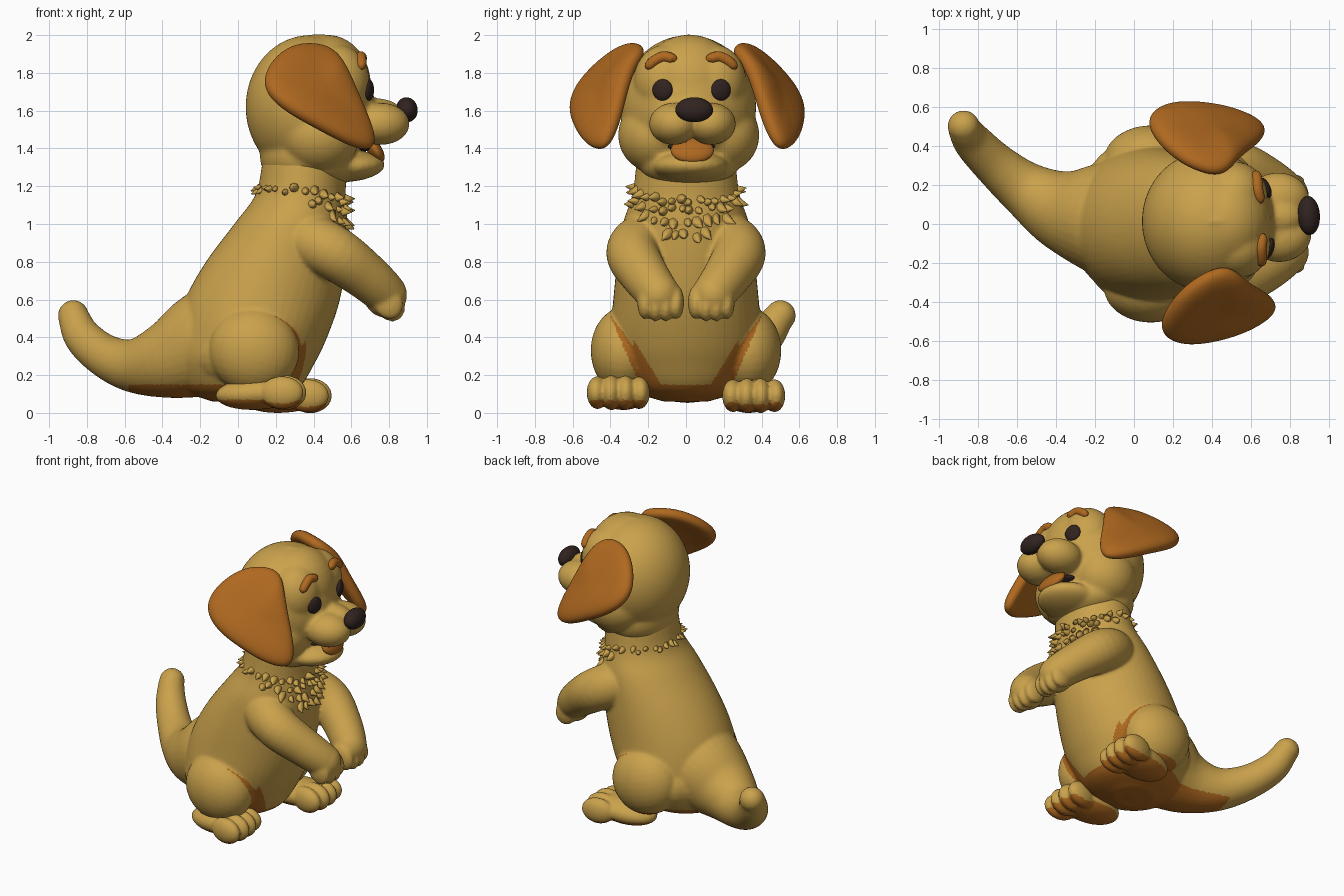
import bpy, bmesh, math, random
from math import sin, cos, pi, radians
from mathutils import Vector, Matrix, Euler
from mathutils.bvhtree import BVHTree

random.seed(4)
cube = bpy.data.objects.get("Cube")
if cube:
    bpy.data.objects.remove(cube, do_unlink=True)


def material(name, rgb):
    m = bpy.data.materials.new(name)
    m.use_nodes = True
    m.diffuse_color = (*rgb, 1)
    m.node_tree.nodes["Principled BSDF"].inputs["Base Color"].default_value = (*rgb, 1)
    return m


TAN = material("golden tan", (0.59, 0.36, 0.072))
ORANGE = material("orange brown", (0.43, 0.14, 0.014))
DARK = material("dark brown", (0.03, 0.017, 0.014))

# The head is turned a little to the model's left
pivot = Vector((0.38, 0.012, 0))
HEAD = Matrix.Translation(pivot) @ Matrix.Rotation(radians(3.5), 4, 'Z') @ Matrix.Translation((-pivot.x, 0, 0))


def ball(bm, loc, radii, rot=(0, 0, 0), seg=32):
    m = Matrix.Translation(loc) @ Euler([radians(a) for a in rot]).to_matrix().to_4x4() @ Matrix.Diagonal((*radii, 1))
    bmesh.ops.create_uvsphere(bm, u_segments=seg, v_segments=seg // 2, radius=1, matrix=m)


def spline(pts, steps=5):
    """Smooth curve through points of any dimension."""
    p = [Vector(q) for q in pts]
    p = [2 * p[0] - p[1]] + p + [2 * p[-1] - p[-2]]
    out = []
    for a, b, c, d in zip(p, p[1:], p[2:], p[3:]):
        for i in range(steps):
            t = i / steps
            out.append(0.5 * (2 * b + (c - a) * t + (2 * a - 5 * b + 4 * c - d) * t * t
                              + (3 * b - a - 3 * c + d) * t ** 3))
    return out + [p[-2]]


def loft(bm, pts, seg=32):
    """Tube through (x, y, z, r), or level ellipses for (x, y, z, rx, ry)."""
    path = spline(pts)
    rings, side = [], None
    for i, q in enumerate(path):
        c = Vector(q[:3])
        if len(q) == 5:
            u, v = Vector((q[3], 0, 0)), Vector((0, q[4], 0))
        else:
            t = Vector(path[min(i + 1, len(path) - 1)][:3]) - Vector(path[max(i - 1, 0)][:3])
            t.normalize()
            side = t.orthogonal() if side is None else side - t * side.dot(t)
            side.normalize()
            u, v = side * q[3], t.cross(side) * q[3]
        rings.append([bm.verts.new(c + u * cos(2 * pi * k / seg) + v * sin(2 * pi * k / seg)) for k in range(seg)])
    for a, b in zip(rings, rings[1:]):
        for k in range(seg):
            j = (k + 1) % seg
            bm.faces.new((a[k], a[j], b[j], b[k]))
    bm.faces.new(rings[0])
    bm.faces.new(rings[-1])


def finish(bm, name, mats, voxel=0, smooth=0, matrix=None, rule=None, setup=None):
    """Make the object, bake its modifiers and colour its faces."""
    bmesh.ops.recalc_face_normals(bm, faces=bm.faces)
    me = bpy.data.meshes.new(name)
    bm.to_mesh(me)
    bm.free()
    ob = bpy.data.objects.new(name, me)
    bpy.context.collection.objects.link(ob)
    if voxel:
        r = ob.modifiers.new("blend", 'REMESH')
        r.mode, r.voxel_size = 'VOXEL', voxel
    if smooth:
        s = ob.modifiers.new("soften", 'SMOOTH')
        s.factor, s.iterations = 0.5, smooth
    if setup:
        setup(ob)
    if ob.modifiers:
        bpy.context.view_layer.update()
        dg = bpy.context.evaluated_depsgraph_get()
        baked = bpy.data.meshes.new_from_object(ob.evaluated_get(dg))
        ob.modifiers.clear()
        ob.data = baked
        baked.name = name
    ob.data.materials.clear()
    for m in mats:
        ob.data.materials.append(m)
    ob.data.shade_smooth()
    if rule:
        for p in ob.data.polygons:
            p.material_index = int(rule(p.center, p.normal))
    if matrix:
        ob.matrix_world = matrix
    return ob


def surface(ob):
    me = ob.data
    return BVHTree.FromPolygons([v.co for v in me.vertices], [tuple(p.vertices) for p in me.polygons])


# Body: torso, hips, tail, thighs and arms blended together
bm = bmesh.new()
loft(bm, [(0.0, 0, 0.06, 0.14, 0.12), (0.02, 0, 0.12, 0.29, 0.28), (0.04, 0, 0.27, 0.37, 0.38),
          (0.08, 0, 0.42, 0.40, 0.40), (0.13, 0, 0.6, 0.41, 0.385), (0.2, 0, 0.8, 0.37, 0.365),
          (0.28, 0, 1.0, 0.30, 0.335), (0.33, 0, 1.15, 0.24, 0.285), (0.35, 0, 1.3, 0.225, 0.265),
          (0.35, 0, 1.42, 0.21, 0.25)], 48)
ball(bm, (-0.02, 0.01, 0.31), (0.28, 0.41, 0.235))
loft(bm, [(0.02, 0.01, 0.38, 0.33), (-0.16, 0.03, 0.36, 0.295), (-0.37, 0.075, 0.28, 0.21),
          (-0.55, 0.175, 0.25, 0.145), (-0.7, 0.295, 0.3, 0.115), (-0.82, 0.415, 0.4, 0.1),
          (-0.872, 0.492, 0.51, 0.082)])
ball(bm, (-0.872, 0.5, 0.515), (0.082, 0.082, 0.082))
for s in (-1, 1):
    ball(bm, (0.085, 0.325 * s, 0.33), (0.24, 0.18, 0.23), (0, 15, 0))
    loft(bm, [(0.27, 0.13 * s, 0.97, 0.1), (0.38, 0.23 * s, 0.91, 0.145), (0.52, 0.28 * s, 0.84, 0.142),
              (0.67, 0.22 * s, 0.73, 0.127), (0.78, 0.15 * s, 0.635, 0.112), (0.81, 0.135 * s, 0.61, 0.09)])
    ball(bm, (0.78, 0.145 * s, 0.625), (0.115, 0.113, 0.12))
    for k in range(4):
        ball(bm, (0.812 - 0.012 * abs(k - 1.5), (0.05 + 0.056 * k) * s, 0.567 + 0.012 * abs(k - 1.5)),
             (0.077, 0.04, 0.093), (0, -25, 0))


def body_rule(c, n):
    under = n.z < -0.3 and c.z < 0.15 and c.x > -0.58
    band = abs(abs(c.y) - 0.11 - 0.52 * c.z) < 0.07 - 0.09 * c.z and 0.1 < c.z < 0.53
    inward = c.x > 0.12 and n.x > 0.4 and n.y * c.y < 0.65 * abs(c.y)
    return under or (band and inward)


body = finish(bm, "body", [TAN, ORANGE], 0.011, 8, rule=body_rule)

# Hind feet with four toes and coloured soles
for s, side, dx, dz in ((-1, "right", -0.01, 0.01), (1, "left", 0.125, -0.006)):
    bm = bmesh.new()
    ball(bm, (0.12 + dx, 0.335 * s, 0.095 + dz), (0.23, 0.14, 0.088), (0, -4, 4 * s))
    for k in range(4):
        ball(bm, (0.265 + dx - 0.015 * abs(k - 1.5), (0.249 + 0.073 * k) * s, 0.097 + dz),
             (0.115, 0.056, 0.096 - 0.006 * abs(k - 1.5)), (0, 0, (k - 1.5) * 5 * s))
    finish(bm, side + "_foot", [TAN, ORANGE], 0.01, 3, rule=lambda c, n: n.z < -0.5 and c.z < 0.07)

# Head: skull, forehead, cheeks, jaw and muzzle
bm = bmesh.new()
ball(bm, (0.38, 0, 1.62), (0.34, 0.36, 0.38), seg=48)
ball(bm, (0.47, 0, 1.735), (0.235, 0.27, 0.268))
ball(bm, (0.34, 0, 1.36), (0.225, 0.285, 0.2))
ball(bm, (0.45, 0, 1.315), (0.2, 0.265, 0.12))
ball(bm, (0.57, 0, 1.305), (0.21, 0.2, 0.083), (0, -3, 0))
ball(bm, (0.74, 0, 1.585), (0.13, 0.09, 0.08))
ball(bm, (0.42, 0, 1.985), (0.09, 0.02, 0.02))
for s in (-1, 1):
    ball(bm, (0.52, 0.13 * s, 1.75), (0.17, 0.17, 0.2))
    ball(bm, (0.42, 0.175 * s, 1.47), (0.215, 0.2, 0.2))
    ball(bm, (0.75, 0.1 * s, 1.53), (0.155, 0.13, 0.112), (0, 0, -10 * s))
head = finish(bm, "head", [TAN], 0.013, 10, HEAD)
face = surface(head)


def face_point(y, z):
    return face.ray_cast(Vector((2, y, z)), Vector((-1, 0, 0)))[0]


# Nose, mouth and tongue
bm = bmesh.new()
ball(bm, (0.895, 0, 1.605), (0.057, 0.1, 0.066), (0, -10, 0))
finish(bm, "nose", [DARK], matrix=HEAD)
bm = bmesh.new()
ball(bm, (0.645, 0, 1.41), (0.075, 0.125, 0.028))
finish(bm, "mouth", [DARK], matrix=HEAD)
bm = bmesh.new()
ball(bm, (0.725, 0, 1.39), (0.038, 0.115, 0.075), (0, -32, 0))
finish(bm, "tongue", [ORANGE], matrix=HEAD)

# Eyes, eyebrows and ears
for s, side in ((-1, "right"), (1, "left")):
    bm = bmesh.new()
    ball(bm, face_point(0.155 * s, 1.71), (0.025, 0.055, 0.057), (0, 0, 20 * s))
    finish(bm, side + "_eye", [DARK], matrix=HEAD)

    bm = bmesh.new()
    brow = [(0.085, 1.865, 0.01), (0.1, 1.875, 0.026), (0.15, 1.885, 0.029), (0.2, 1.86, 0.028),
            (0.225, 1.835, 0.024), (0.235, 1.82, 0.008)]
    loft(bm, [(*face_point(y * s, z), r) for y, z, r in brow], 16)
    finish(bm, side + "_eyebrow", [ORANGE], matrix=HEAD)

    bm = bmesh.new()
    rim = [(0.46, 0.22, 1.94), (0.27, 0.3, 1.95), (0.14, 0.43, 1.85), (0.09, 0.55, 1.72),
           (0.21, 0.605, 1.6), (0.4, 0.585, 1.5), (0.57, 0.54, 1.41), (0.71, 0.46, 1.385),
           (0.67, 0.39, 1.53), (0.6, 0.35, 1.69), (0.54, 0.3, 1.85)]
    rim = [Vector((x, y * s, z)) for x, y, z in rim]
    mid = sum(rim, Vector()) / len(rim)
    bulge = Vector((-0.01, 0.035 * s, 0.03))
    outer = [bm.verts.new(mid + (p - mid) * 1.03) for p in rim]
    inner = [bm.verts.new(mid + (p - mid) * 0.6 + bulge) for p in rim]
    for i in range(len(rim)):
        j = (i + 1) % len(rim)
        bm.faces.new((outer[i], outer[j], inner[j], inner[i]))
    bm.faces.new(inner)

    def thicken(ob):
        t = ob.modifiers.new("thickness", 'SOLIDIFY')
        t.thickness, t.offset = 0.09, 0
        ob.modifiers.new("round", 'SUBSURF').levels = 3
    finish(bm, side + "_ear", [ORANGE], matrix=HEAD, setup=thicken)

# Ruff: rows of small fur spikes around the neck, deeper on the chest
skin = surface(body)
bm = bmesh.new()
for row, (z, spread, count) in enumerate(((1.18, pi, 32), (1.13, 1.5, 14), (1.06, 1.0, 9), (0.99, 0.5, 5))):
    for k in range(count):
        a = spread * (2 * (k + 0.5) / count - 1) + random.uniform(-0.05, 0.05)
        out = Vector((cos(a), sin(a), 0))
        h = z - 0.06 * max(0, cos(a)) + random.uniform(-0.015, 0.015)
        hit = skin.ray_cast(Vector((0.33, 0, h)) + out, -out)[0]
        aim = (out + Vector((0, random.uniform(-0.3, 0.3), random.uniform(-0.4, 0.2) - 0.15 * row))).normalized()
        size = random.uniform(0.8, 1.2) * (1 if cos(a) > -0.2 else 0.75)
        m = Matrix.Translation(hit + aim * 0.006) @ aim.to_track_quat('Z', 'Y').to_matrix().to_4x4()
        bmesh.ops.create_cone(bm, cap_ends=True, segments=8, radius1=0.038 * size, radius2=0.002,
                              depth=0.075 * size, matrix=m)
finish(bm, "neck_ruff", [TAN])
